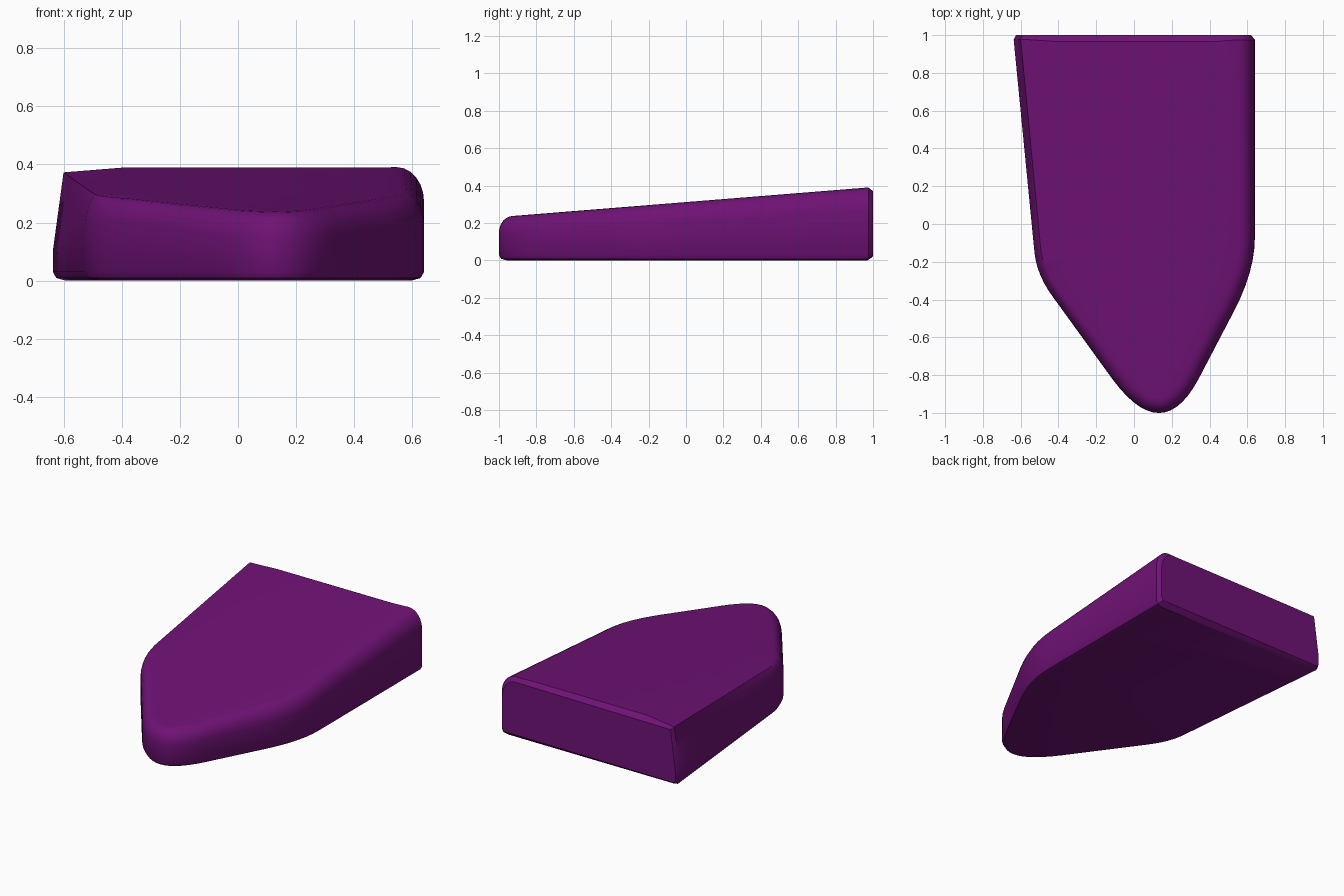
import bpy, bmesh, math
from mathutils import Vector

if "Cube" in bpy.data.objects:
    bpy.data.objects.remove(bpy.data.objects["Cube"])


def lerp(a, b, t):
    return a + (b - a) * t


def line(a, b, n):
    a, b = Vector(a), Vector(b)
    return [a.lerp(b, i / n) for i in range(n)]


def curve(a, c, b, n):
    a, c, b = Vector(a), Vector(c), Vector(b)
    return [a * (1 - t) ** 2 + c * 2 * t * (1 - t) + b * t * t
            for t in (i / n for i in range(n))]


def top_z(y):
    return 0.24 + 0.0802 * (y + 0.9)


# Plan outline, from back left round the rounded nose to back right
L0, L1, L2 = (-0.637, 0.975), (-0.527, -0.15), (-0.43, -0.385)
N0, N1 = (-0.115, -0.82), (0.342, -0.82)
R2, R1, R0 = (0.53, -0.46), (0.64, -0.07), (0.64, 0.975)
sections = [
    # points, then start and end of: inset, fillet drop, roundness, top sag
    (line(L0, L1, 5), (0.037, 0.27, 0.0, 0.018), (0.035, 0.11, 0.6, 0.004)),
    (curve(L1, (-0.515, -0.27), L2, 6), (0.035, 0.11, 0.6, 0.004), (0.05, 0.09, 1, 0)),
    (line(L2, N0, 3), (0.05, 0.09, 1, 0), (0.07, 0.09, 1, 0)),
    (curve(N0, (0.15, -1.181), N1, 14), (0.07, 0.09, 1, 0), (0.08, 0.09, 1, 0)),
    (line(N1, R2, 3), (0.08, 0.09, 1, 0), (0.08, 0.1, 1, 0)),
    (curve(R2, (0.64, -0.25), R1, 6), (0.08, 0.1, 1, 0), (0.08, 0.11, 1, 0)),
    (line(R1, R0, 5) + [Vector(R0)], (0.08, 0.11, 1, 0), (0.095, 0.12, 1, 0)),
]
outline = []
for pts, s, e in sections:
    for i, p in enumerate(pts):
        t = i / len(pts)
        outline.append((p, [lerp(a, b, t) for a, b in zip(s, e)]))


def column(p, nrm, prm, edge=0.0, y=None):
    """Vertical run of points: base bevel, wall, fillet, inner top."""
    w, h, k, sag = prm
    y_end = p.y if y is None else y
    inner_y = min(p.y, 0.965)
    q = p + nrm * 0.045
    out = [Vector((q.x, min(q.y, 0.97), 0))]
    foot = p + nrm * edge
    out.append(Vector((*(foot + nrm * 0.012), 0.009 + edge)))
    out.append(Vector((*foot, 0.03 + edge)))
    for i in range(7):
        t = i / 6
        a = t * math.pi / 2
        inset = lerp(t, 1 - math.cos(a), k) * w
        rise = lerp(t, math.sin(a), k) * h
        r = foot + nrm * inset
        z_end = top_z(p.y + nrm.y * w) - sag - edge
        out.append(Vector((r.x, r.y, z_end - h + rise)))
    if y is not None:
        for v in out[1:]:
            v.y = y_end
    # inner ring lies on the sloping top plane
    r = p + nrm * w
    x, yy = lerp(r.x, 0.1, 0.3), min(r.y, inner_y)
    if yy < 0.9:
        yy = lerp(yy, 0.1, 0.12)
    out.append(Vector((x, yy, top_z(yy))))
    return out


cols = []
for i, (p, prm) in enumerate(outline):
    a = outline[max(i - 1, 0)][0]
    b = outline[min(i + 1, len(outline) - 1)][0]
    d = (b - a).normalized()
    cols.append(column(p, Vector((-d.y, d.x)), prm))

# Softened back edge: a slightly smaller section at the rear plane
first, last = outline[0], outline[-1]
cols.insert(0, column(first[0], Vector((1, 0)), first[1], 0.012, 1.0))
cols.append(column(last[0], Vector((-1, 0)), last[1], 0.02, 1.0))

bm = bmesh.new()
grid = [[bm.verts.new(v) for v in c] for c in cols]
n, m = len(grid), len(grid[0])
for i in range(n):
    a, b = grid[i], grid[(i + 1) % n]
    for j in range(m - 1):
        bm.faces.new((a[j], b[j], b[j + 1], a[j + 1]))
bm.faces.new([c[-1] for c in grid])
bm.faces.new([c[0] for c in reversed(grid)])
bmesh.ops.remove_doubles(bm, verts=bm.verts, dist=0.0005)
bmesh.ops.recalc_face_normals(bm, faces=bm.faces)
mesh = bpy.data.meshes.new("wedge_body")
bm.to_mesh(mesh)
bm.free()

body = bpy.data.objects.new("wedge_body", mesh)
bpy.context.collection.objects.link(body)
mat = bpy.data.materials.new("purple")
mat.diffuse_color = (0.16, 0.006, 0.18, 1)
mat.use_nodes = True
mat.node_tree.nodes["Principled BSDF"].inputs["Base Color"].default_value = mat.diffuse_color
mesh.materials.append(mat)
bpy.context.view_layer.objects.active = body
body.select_set(True)
bpy.ops.object.shade_smooth_by_angle(angle=math.radians(35))
